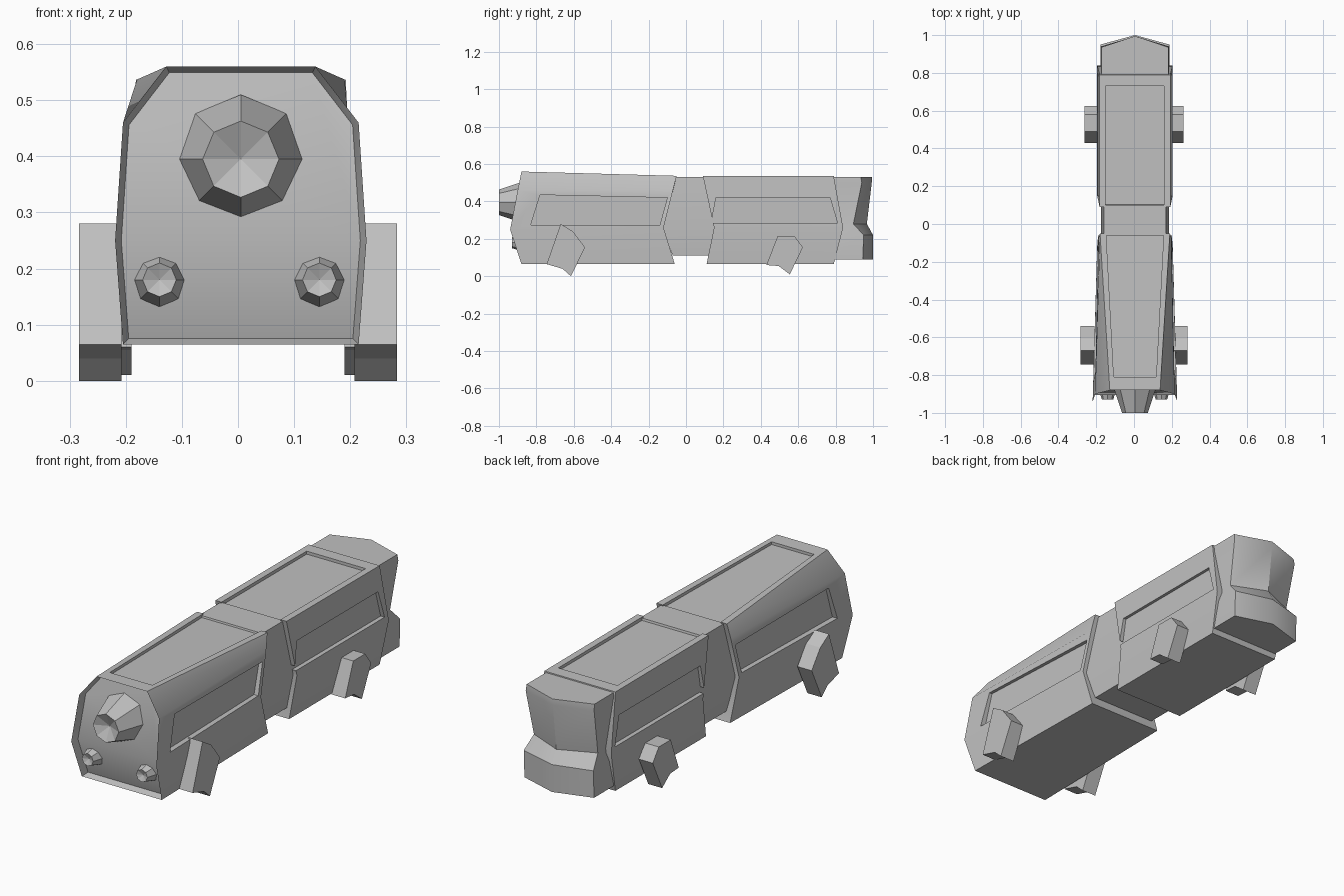
import bpy, bmesh, math
from mathutils import Matrix, Vector

cube = bpy.data.objects.get("Cube")
if cube:
    bpy.data.objects.remove(cube, do_unlink=True)

CX = 0.005  # the hull sits a touch off centre

grey = bpy.data.materials.new("plain_grey")
grey.use_nodes = True
grey.diffuse_color = (0.53, 0.53, 0.53, 1)
grey.node_tree.nodes["Principled BSDF"].inputs["Base Color"].default_value = grey.diffuse_color


def finish(name, bm):
    bmesh.ops.recalc_face_normals(bm, faces=bm.faces[:])
    mesh = bpy.data.meshes.new(name)
    bm.to_mesh(mesh)
    bm.free()
    mesh.materials.append(grey)
    obj = bpy.data.objects.new(name, mesh)
    bpy.context.collection.objects.link(obj)
    return obj


def activate(obj):
    bpy.ops.object.select_all(action='DESELECT')
    obj.select_set(True)
    bpy.context.view_layer.objects.active = obj


def smooth(obj):
    activate(obj)
    bpy.ops.object.shade_smooth_by_angle(angle=math.radians(35))


def loft(name, sections, fold=None, recess=0):
    """Skin mirrored half sections; fold splits the caps at that point."""
    bm = bmesh.new()
    rings = []
    for half in sections:
        full = half + [(-x, y, z) for x, y, z in reversed(half)]
        rings.append([bm.verts.new((x + CX, y, z)) for x, y, z in full])
    n = len(rings[0])
    for a, b in zip(rings, rings[1:]):
        for i in range(n):
            j = (i + 1) % n
            bm.faces.new((a[i], a[j], b[j], b[i]))
    caps = []
    for ring in (rings[0], rings[-1]):
        if fold is None:
            caps.append(bm.faces.new(ring))
        else:
            caps.append(bm.faces.new(ring[:fold + 1] + ring[n - 1 - fold:]))
            caps.append(bm.faces.new(ring[fold:n - fold]))
    bmesh.ops.recalc_face_normals(bm, faces=bm.faces[:])
    if recess:
        front = caps[:2]
        bmesh.ops.inset_region(bm, faces=front, thickness=0.011, use_even_offset=True)
        inner = {v for f in front for v in f.verts}
        bmesh.ops.translate(bm, verts=list(inner), vec=(0, recess, 0))
    bmesh.ops.remove_doubles(bm, verts=bm.verts[:], dist=1e-5)
    return finish(name, bm)


def prism(name, points, direction):
    """Extrude a planar outline along a direction."""
    bm = bmesh.new()
    base = [bm.verts.new(p) for p in points]
    far = [bm.verts.new(Vector(p) + Vector(direction)) for p in points]
    bm.faces.new(base)
    bm.faces.new(far)
    for i in range(len(base)):
        j = (i + 1) % len(base)
        bm.faces.new((base[i], base[j], far[j], far[i]))
    return finish(name, bm)


def carve(body, cutters):
    for cutter in cutters:
        cutter.hide_render = True
        mod = body.modifiers.new("panel_cut", 'BOOLEAN')
        mod.operation = 'DIFFERENCE'
        mod.solver = 'EXACT'
        mod.object = cutter
        activate(body)
        bpy.ops.object.modifier_apply(modifier=mod.name)
        bpy.data.objects.remove(cutter, do_unlink=True)


def cup(name, x, z, y_back, y_front, r_back, r_front, dish):
    """Eight-sided tapered stub with a dished front."""
    bm = bmesh.new()
    depth = y_back - y_front
    bmesh.ops.create_cone(bm, cap_ends=True, cap_tris=True, segments=8,
                          radius1=r_back, radius2=r_front, depth=depth)
    for v in bm.verts:
        if v.co.z > 0 and v.co.xy.length < 1e-4:
            v.co.z -= dish
    place = Matrix.Translation((x, (y_back + y_front) / 2, z)) @ Matrix.Rotation(math.pi / 2, 4, 'X')
    bmesh.ops.transform(bm, matrix=place, verts=bm.verts[:])
    return finish(name, bm)


def side_cutters(outline, floor):
    """Panel cutters for both flanks; floor gives the panel x at each y."""
    return [prism("side_cutter", [(CX + s * floor(y), y, z) for y, z in outline], (s * 0.2, 0, 0))
            for s in (1, -1)]


# Front hull with rimmed face
front_hull = loft("front_hull", [
    [(.133, -.88, .56), (.21, -.90, .46), (.224, -.94, .25), (.21, -.88, .065)],
    [(.185, -.05, .537), (.192, -.07, .46), (.20, -.12, .26), (.195, -.06, .065)],
], fold=2, recess=0.035)
roof = [(-.112, -.81, .545), (.112, -.81, .545), (.155, 0, .521), (-.155, 0, .521)]
carve(front_hull, [prism("roof_cutter", [(x + CX, y, z) for x, y, z in roof], (0, 0, .1))]
      + side_cutters([(-.78, .435), (-.83, .275), (-.14, .275), (-.10, .42)],
                     lambda y: .174 - .024 * y))
smooth(front_hull)

# Rear hull
rear_hull = loft("rear_hull", [
    [(.187, .09, .537), (.20, .15, .26), (.187, .11, .065)],
    [(.187, .79, .535), (.20, .84, .26), (.187, .79, .065)],
], fold=1)
roof = [(-.155, .04, .521), (.155, .04, .521), (.155, .73, .521), (-.155, .73, .521)]
carve(rear_hull, [prism("roof_cutter", [(x + CX, y, z) for x, y, z in roof], (0, 0, .1))]
      + side_cutters([(.16, .42), (.135, .285), (.81, .285), (.77, .42)], lambda y: .178))
smooth(rear_hull)

# Narrow joint between the hulls
smooth(loft("middle_joint", [
    [(.165, -.06, .531), (.18, -.13, .26), (.168, -.07, .11)],
    [(.165, .10, .531), (.18, .16, .26), (.168, .12, .11)],
], fold=1))

# Pointed tail with a pinched waist above the bumper
tail_levels = [(.09, .183, .945, 1.0), (.22, .183, .95, 1.0),
               (.28, .168, .895, .967), (.50, .18, .94, .993), (.53, .178, .935, .995)]
smooth(loft("tail", [[(x, .77, z), (x, side, z), (0, tip, z)]
                     for z, x, side, tip in tail_levels]))

# Nose cone and lamps
cup("nose_cone", CX, .395, -.86, -1.0, .115, .068, .03)
for s, side in ((1, "left"), (-1, "right")):
    cup(side + "_lamp", .0025 + s * .1425, .18, -.87, -.93, .048, .03, .012)

# Angular feet
front_foot = [(-.67, .28), (-.605, .24), (-.54, .155), (-.615, 0), (-.66, .04), (-.745, .065)]
rear_foot = [(.49, .215), (.58, .215), (.625, .155), (.555, .01), (.495, .055), (.43, .06)]
for label, outline, inner, outer in (("front", front_foot, .208, .283), ("rear", rear_foot, .19, .263)):
    for s, side in ((1, "left"), (-1, "right")):
        prism(f"{label}_{side}_foot", [(s * inner, y, z) for y, z in outline],
              (s * (outer - inner), 0, 0))
